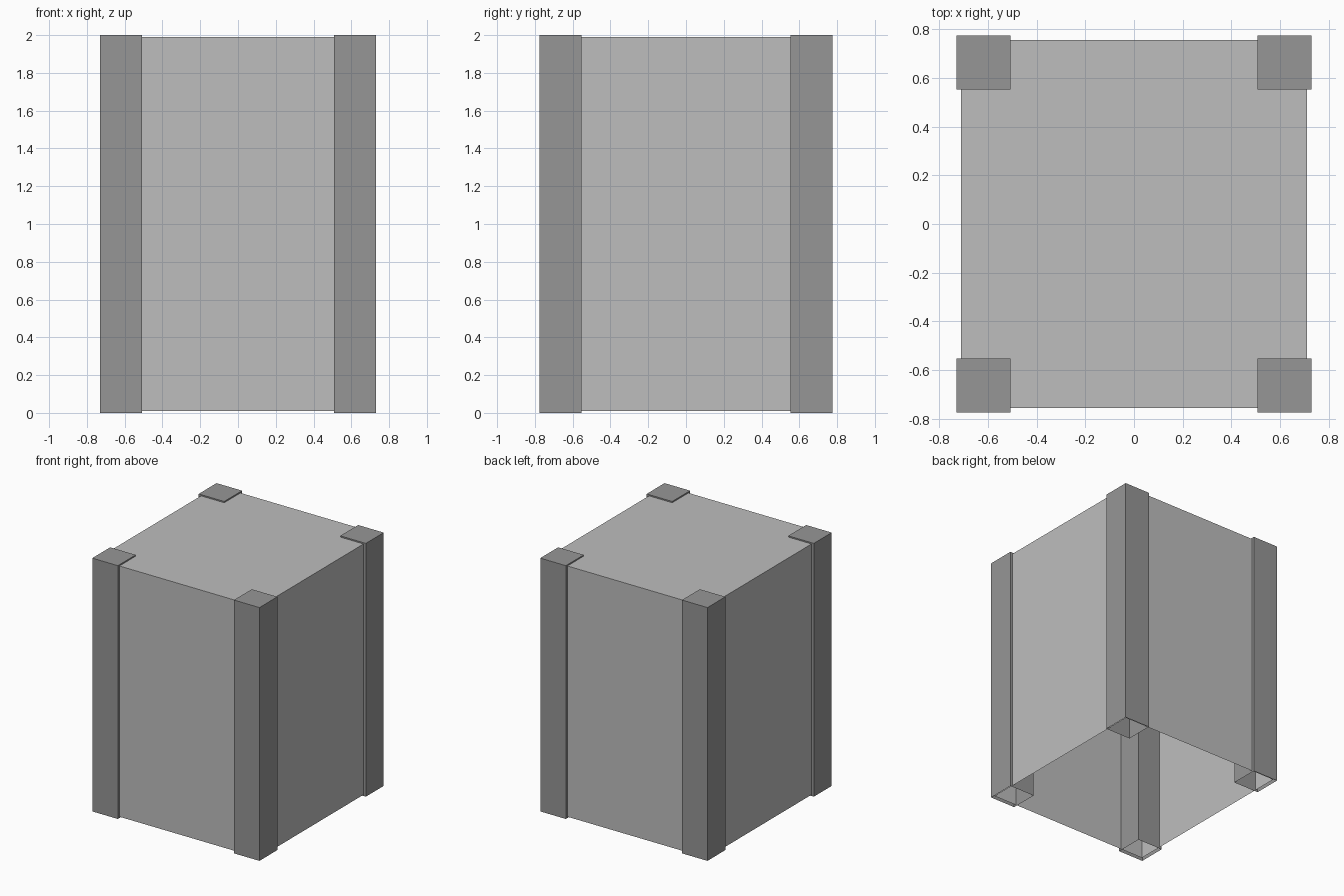
import bpy
import bmesh
from mathutils import Matrix, Vector

default = bpy.data.objects.get("Cube")
if default:
    bpy.data.objects.remove(default, do_unlink=True)


def make_material(name, value):
    mat = bpy.data.materials.new(name)
    mat.use_nodes = True
    color = (value, value, value, 1)
    mat.diffuse_color = color
    mat.node_tree.nodes["Principled BSDF"].inputs["Base Color"].default_value = color
    return mat


def open_box(name, size, center, mat):
    """Thin-walled box with a closed top and an open underside."""
    bm = bmesh.new()
    matrix = Matrix.Translation(center) @ Matrix.Diagonal((*size, 1))
    bmesh.ops.create_cube(bm, size=1, matrix=matrix)
    bm.normal_update()
    underside = [f for f in bm.faces if f.normal.z < -0.5]
    bmesh.ops.delete(bm, geom=underside, context="FACES_ONLY")
    mesh = bpy.data.meshes.new(name)
    bm.to_mesh(mesh)
    bm.free()
    mesh.materials.append(mat)
    obj = bpy.data.objects.new(name, mesh)
    bpy.context.collection.objects.link(obj)
    return obj


light_gray = make_material("light gray", 0.515)
mid_gray = make_material("mid gray", 0.305)

HALF_X, HALF_Y, HEIGHT = 0.73, 0.775, 2.0
POST = 0.223      # post width
INSET = 0.02      # panels sit behind the post faces
GAP = 0.01        # panels stop short of the post ends

# Main body
open_box("body", (2 * (HALF_X - INSET), 2 * (HALF_Y - INSET), HEIGHT - 2 * GAP),
         Vector((0, 0, HEIGHT / 2)), light_gray)

# Four corner posts
for side, sx in (("left", 1), ("right", -1)):
    for end, sy in (("front", -1), ("back", 1)):
        center = Vector((sx * (HALF_X - POST / 2), sy * (HALF_Y - POST / 2), HEIGHT / 2))
        open_box(f"{end}_{side}_post", (POST, POST, HEIGHT), center, mid_gray)
